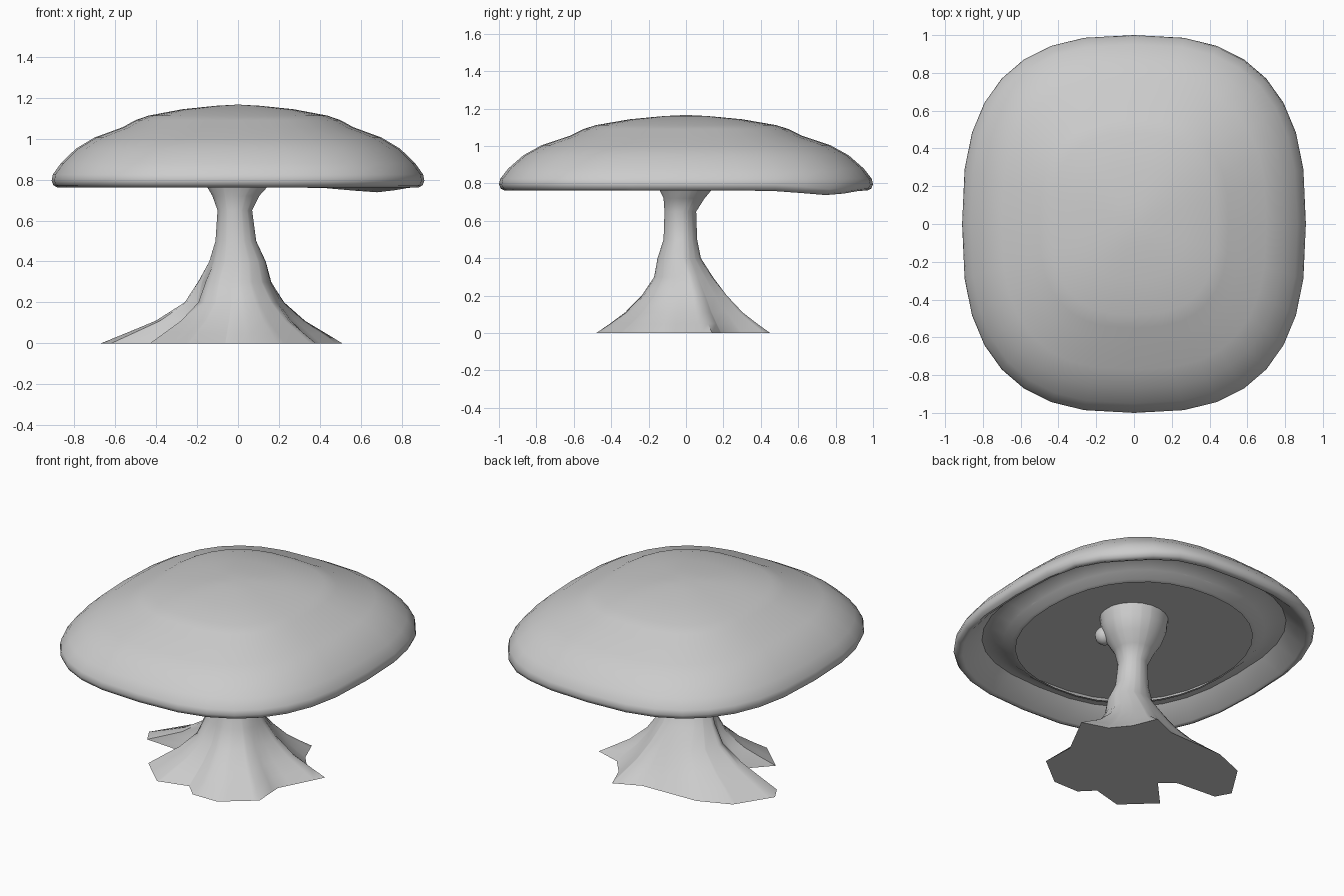
import bpy, bmesh, math
from mathutils import Vector

if "Cube" in bpy.data.objects:
    bpy.data.objects.remove(bpy.data.objects["Cube"])


def loft(name, rings, cap_start, cap_end, angle=40):
    """Skin closed rings of points; each end is a point (fan) or None (flat n-gon)."""
    bm = bmesh.new()
    loops = [[bm.verts.new(p) for p in ring] for ring in rings]
    n = len(loops[0])
    for a, b in zip(loops, loops[1:]):
        for i in range(n):
            j = (i + 1) % n
            bm.faces.new((a[i], a[j], b[j], b[i]))
    for loop, tip in ((loops[0], cap_start), (loops[-1], cap_end)):
        if tip is None:
            bm.faces.new(loop)
        else:
            v = bm.verts.new(tip)
            for i in range(n):
                bm.faces.new((loop[i], loop[(i + 1) % n], v))
    bmesh.ops.recalc_face_normals(bm, faces=bm.faces)
    me = bpy.data.meshes.new(name)
    bm.to_mesh(me)
    bm.free()
    ob = bpy.data.objects.new(name, me)
    bpy.context.collection.objects.link(ob)
    smooth(ob, angle)
    return ob


def smooth(ob, angle):
    bpy.ops.object.select_all(action='DESELECT')
    ob.select_set(True)
    bpy.context.view_layer.objects.active = ob
    bpy.ops.object.shade_smooth_by_angle(angle=math.radians(angle))


# Cap: rounded-rectangle rings from the hollow underside, round the rim, to the crown
def cap_ring(s, z, e=0.755, sides=32):
    pts = []
    for i in range(sides):
        t = math.tau * i / sides
        c, d = math.cos(t), math.sin(t)
        x = 0.91 * s * math.copysign(abs(c) ** e, c)
        y = 1.0 * s * math.copysign(abs(d) ** e, d)
        dip = 0.0
        if z < 0.82 and s > 0.9:      # one rim corner droops slightly
            dip = 0.025 * math.exp(-((x - 0.7) ** 2 + (y - 0.78) ** 2) / 0.05)
        pts.append((x, y, z - dip))
    return pts


# flat ceiling, hanging inner lip, groove, rim, crown: scale, height, corner exponent
cap_profile = [(0.4, 0.93, .9), (0.88, 0.93), (0.85, 0.885, .78), (0.70, 0.788, .9),
               (0.69, 0.78, .9), (0.71, 0.785, .88), (0.75, 0.82, .85), (0.81, 0.855, .8),
               (0.85, 0.86, .78), (0.95, 0.768),
               (0.97, 0.762), (0.99, 0.772), (1.0, 0.795),
               (0.993, 0.825), (0.95, 0.88), (0.87, 0.95), (0.77, 1.005), (0.62, 1.055),
               (0.55, 1.09), (0.48, 1.112), (0.3, 1.143), (0.12, 1.16)]
loft("cap", [cap_ring(*p) for p in cap_profile], (0, 0, 0.93), (0, 0, 1.166), 45)

# Trunk: irregular root outline at the ground blending into a narrow round waist
roots = [(.51, .14), (.35, .19), (.26, .30), (.20, .45), (.04, .38), (-.33, .37), (-.53, .29),
         (-.67, .07), (-.62, -.02), (-.36, -.04), (-.27, -.11), (-.43, -.28), (-.53, -.25),
         (-.25, -.45), (-.06, -.40), (.02, -.48), (.19, -.48), (.38, -.33), (.37, -.13)]
roots.remove((-.53, -.25))


def root_radius(t):
    """Distance from the centre to the root outline in direction t."""
    d = Vector((math.cos(t), math.sin(t)))
    best = 0.3
    for i, p in enumerate(roots):
        a, b = Vector(p), Vector(roots[(i + 1) % len(roots)])
        e = b - a
        den = d.x * e.y - d.y * e.x
        if abs(den) < 1e-9:
            continue
        r = (a.x * e.y - a.y * e.x) / den
        k = (a.x * d.y - a.y * d.x) / den
        if r > 0 and -1e-6 <= k <= 1 + 1e-6:
            best = r
    return best


angles = sorted(set(round(math.atan2(y, x) % math.tau, 4) for x, y in roots)
                | set(round(math.tau * (i + .5) / 20, 4) for i in range(20)))
# height, centre x, centre y, core radius x, core radius y, root blend
trunk_profile = [(0, 0, 0, .2, .2, 1), (.05, 0, 0, .2, .2, .74), (.11, 0, 0, .185, .2, .45),
                 (.2, 0, 0, .165, .18, .19), (.3, -.01, -.01, .155, .14, .06),
                 (.4, 0, -.035, .13, .11, .02), (.5, -.01, -.03, .10, .09, 0),
                 (.65, -.015, -.03, .085, .085, 0), (.72, -.01, -.01, .115, .11, 0),
                 (.78, 0, 0, .16, .15, 0), (.86, 0, 0, .19, .18, 0), (.93, 0, 0, .2, .19, 0)]
trunk_rings = []
for z, cx, cy, rx, ry, w in trunk_profile:
    ring = []
    for t in angles:
        r = root_radius(t) * w
        ring.append((cx + math.cos(t) * (rx * (1 - w) + r),
                     cy + math.sin(t) * (ry * (1 - w) + r), z))
    trunk_rings.append(ring)
loft("trunk", trunk_rings, None, None, 60)

# Small knot on the flared top of the trunk
bpy.ops.mesh.primitive_uv_sphere_add(segments=12, ring_count=8, radius=0.055,
                                     location=(.12, -.12, .83))
knot = bpy.context.object
knot.name = "trunk_knot"
smooth(knot, 60)
